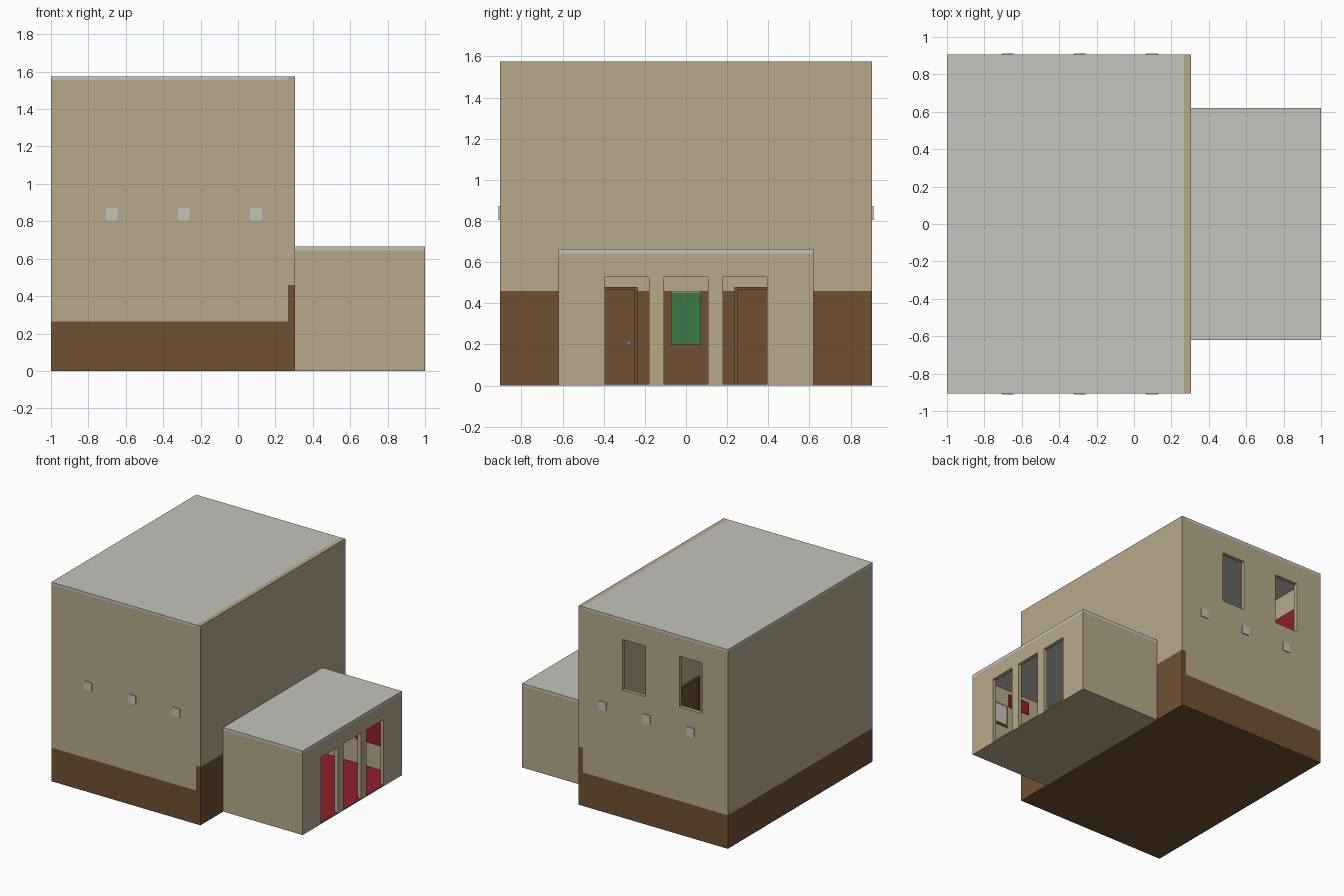
import bpy, bmesh
from mathutils import Vector

if "Cube" in bpy.data.objects:
    bpy.data.objects.remove(bpy.data.objects["Cube"])


def material(name, rgb):
    m = bpy.data.materials.new(name)
    m.diffuse_color = (*rgb, 1)
    m.use_nodes = True
    m.node_tree.nodes["Principled BSDF"].inputs["Base Color"].default_value = m.diffuse_color
    return m


BEIGE, BROWN, GREY, RED, GREEN = range(5)
MATS = [material("beige_plaster", (.474, .397, .258)),
        material("brown_paint", (.165, .081, .034)),
        material("grey_roof", (.56, .546, .503)),
        material("red_carpet", (.27, .014, .027)),
        material("green_board", (.045, .19, .062))]


def box(name, x, y, z, mat=BEIGE, cuts=()):
    """Box from (min, max) ranges, optionally sliced at (axis, value) planes."""
    bm = bmesh.new()
    bmesh.ops.create_cube(bm, size=1)
    for v in bm.verts:
        v.co = Vector([(r[0] + r[1]) / 2 + c * (r[1] - r[0]) for r, c in zip((x, y, z), v.co)])
    for axis, value in cuts:
        p, n = Vector(), Vector()
        p[axis], n[axis] = value, 1
        bmesh.ops.bisect_plane(bm, geom=bm.verts[:] + bm.edges[:] + bm.faces[:],
                               plane_co=p, plane_no=n)
    me = bpy.data.meshes.new(name)
    for m in MATS:
        me.materials.append(m)
    for f in bm.faces:
        f.material_index = mat
    bm.to_mesh(me)
    bm.free()
    ob = bpy.data.objects.new(name, me)
    bpy.context.collection.objects.link(ob)
    return ob


def carve(ob, cutters, rule):
    """Subtract the cutters, then colour faces by centre and normal."""
    for c in cutters:
        mod = ob.modifiers.new("cut", 'BOOLEAN')
        mod.operation, mod.solver, mod.object = 'DIFFERENCE', 'EXACT', c
    bpy.context.view_layer.update()
    me = bpy.data.meshes.new_from_object(
        ob.evaluated_get(bpy.context.evaluated_depsgraph_get()))
    ob.modifiers.clear()
    ob.data = me
    me.materials.clear()
    for m in MATS:
        me.materials.append(m)
    for p in me.polygons:
        p.material_index = rule(p.center, p.normal)
    for c in cutters:
        bpy.data.objects.remove(c)


# Main hall: hollow block with two high windows in the back wall
def hall_colour(c, n):
    if n.z < -.9 and c.z < .01:
        return BROWN
    if n.z > .9 and c.z < .1:
        return RED
    if n.z < -.9 and c.z > 1.5:
        return GREY
    if c.z > 1.57:
        return GREY if c.x < .265 else BEIGE
    outer = c.x < -.999 or c.x > .304 or abs(c.y) > .904
    if outer:
        if c.z > 1.555 and c.x < .265:
            return GREY
        if c.z < .265 or (c.z < .46 and c.x > .27):
            return BROWN
    return BEIGE


hall = box("main_hall", (-1, .305), (-.905, .905), (0, 1.575),
           cuts=[(2, .265), (2, .46), (2, 1.555), (0, .268)])
carve(hall, [box("hall_cutter", (-.97, .265), (-.875, .875), (.02, 1.553))] +
      [box("window_cutter", (x, x + .2), (.8, 1), (1.01, 1.41)) for x in (-.775, -.278)],
      hall_colour)


# Entrance lobby: lower block with three tall openings
def lobby_colour(c, n):
    if c.z > .64 and (n.z > .9 or abs(c.y) > .61 or c.x > .99):
        return GREY
    if n.z < -.9 and c.z > .6:
        return GREY
    if n.z > .9 and c.z < .1:
        return RED
    return BEIGE


lobby = box("entrance_lobby", (.305, 1), (-.62, .62), (0, .665), cuts=[(2, .643)])
carve(lobby, [box("lobby_cutter", (.2, .97), (-.59, .59), (.008, .635))] +
      [box("opening_cutter", (.9, 1.1), (a, b), (.008, .528))
       for a, b in ((-.393, -.18), (-.108, .108), (.18, .393))],
      lobby_colour)

# Small square lamps along both side walls
for side in (-1, 1):
    for x in (-.675, -.29, .095):
        box("wall_lamp", (x - .032, x + .032), sorted((side * .9, side * .912)),
            (.805, .873), GREY)

# Doors between lobby and hall, with frames
for s in (-1, 1):
    box("hall_door", (.258, .312), sorted((s * .25, s * .52)), (.008, .465), BROWN)
    for y in (.235, .52):
        box("door_post", (.25, .325), sorted((s * y, s * (y + .015))), (.008, .48), BROWN)
    box("door_lintel", (.25, .325), sorted((s * .235, s * .535)), (.465, .48), BROWN)
box("door_handle", (.31, .325), (-.29, -.27), (.203, .212), GREY)

# Notice board on the lobby's inner wall
box("notice_board", (.3, .313), (-.073, .073), (.2, .452), GREEN)
box("board_ledge", (.3, .316), (-.073, .073), (.452, .46), BEIGE)

# Lobby wall panels
box("red_panel", (.62, .93), (.582, .592), (.2, .48), RED)
box("poster_frame", (.7, .9), (-.592, -.584), (.32, .5), BROWN)
box("poster", (.715, .885), (-.586, -.58), (.335, .485), GREY)
box("red_sign", (.5, .69), (-.592, -.582), (.5, .6), RED)

# Red curtain on the hall's far wall
box("red_curtain", (-.972, -.962), (-.75, .75), (.02, 1.38), RED)
